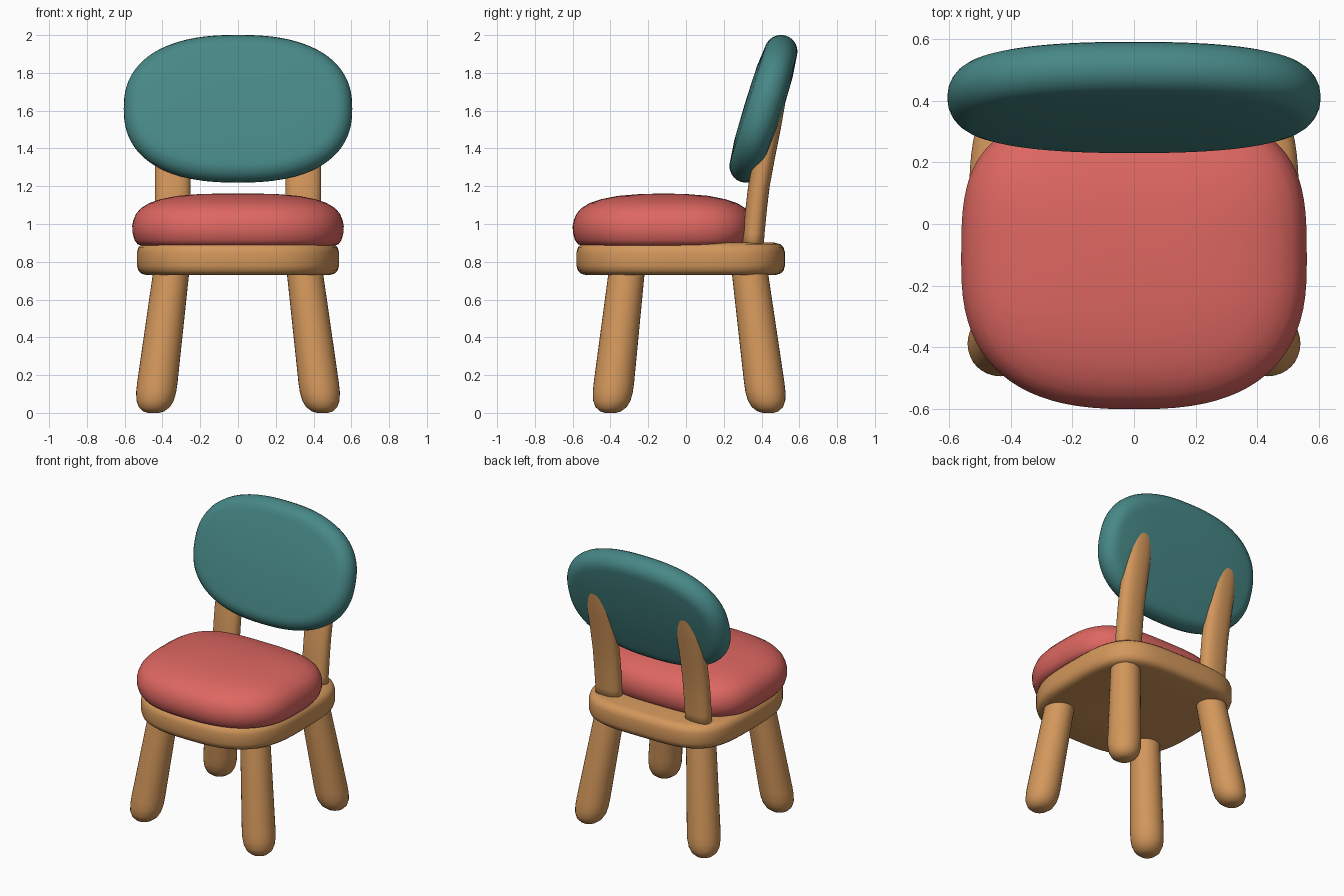
import bpy, math
from mathutils import Matrix

if "Cube" in bpy.data.objects:
    bpy.data.objects.remove(bpy.data.objects["Cube"])


def material(name, color):
    m = bpy.data.materials.new(name)
    m.diffuse_color = (*color, 1)
    m.use_nodes = True
    m.node_tree.nodes["Principled BSDF"].inputs["Base Color"].default_value = m.diffuse_color
    return m


WOOD = material("warm wood", (0.65, 0.31, 0.105))
RED = material("coral red", (0.73, 0.135, 0.12))
TEAL = material("teal", (0.062, 0.245, 0.24))


def loft(name, rings, mat, n=(2, 2), segs=32, matrix=None):
    """Skin stacked superellipse rings (cx, cy, z, rx, ry); n = exponent at front, back."""
    verts, faces = [], []
    for cx, cy, z, rx, ry in rings:
        for i in range(segs):
            a = 2 * math.pi * i / segs
            c, s = math.cos(a), math.sin(a)
            e = n[0] if s < 0 else n[1]
            x = math.copysign(abs(c) ** (2 / e), c)
            y = math.copysign(abs(s) ** (2 / e), s)
            verts.append((cx + rx * x, cy + ry * y, z))
    for r in range(len(rings) - 1):
        for i in range(segs):
            j = (i + 1) % segs
            faces.append((r * segs + i, r * segs + j, (r + 1) * segs + j, (r + 1) * segs + i))
    faces.append(tuple(reversed(range(segs))))
    faces.append(tuple(range((len(rings) - 1) * segs, len(rings) * segs)))
    me = bpy.data.meshes.new(name)
    me.from_pydata(verts, [], faces)
    if matrix:
        me.transform(matrix)
    me.materials.append(mat)
    me.polygons.foreach_set("use_smooth", [True] * len(me.polygons))
    ob = bpy.data.objects.new(name, me)
    bpy.context.collection.objects.link(ob)
    return ob


def pad(name, cy, hw, hd, profile, mat, n, matrix=None):
    """Rounded pad: profile lists (inset from the outline, height)."""
    rings = [(0, cy, z, hw - d, hd - d) for d, z in profile]
    return loft(name, rings, mat, n, 80, matrix)


# wooden seat slab with rounded rim
pad("seat", -0.028, 0.535, 0.552,
    [(0.3, 0.73), (0.05, 0.73), (0.025, 0.737), (0.008, 0.752), (0, 0.78), (0, 0.85),
     (0.008, 0.877), (0.025, 0.893), (0.055, 0.901), (0.3, 0.903)], WOOD, (2.9, 3.8))

# domed seat cushion
pad("seat_cushion", -0.12, 0.56, 0.48,
    [(0.3, 0.885), (0.05, 0.885), (0.028, 0.893), (0.012, 0.915), (0.001, 0.955), (0, 0.99),
     (0.006, 1.02), (0.02, 1.054), (0.045, 1.083), (0.09, 1.111), (0.15, 1.131),
     (0.24, 1.149), (0.35, 1.158), (0.45, 1.161)], RED, (2.6, 3.3))

# tilted oval backrest, modelled flat then stood up
edge = []
for k in range(13):
    a = -math.pi / 2 + math.pi * k / 12
    edge.append((0.09 * (1 - math.cos(a)), 0.088 * math.sin(a)))
profile = [(0.38, -0.102), (0.2, -0.099)] + edge + [(0.2, 0.099), (0.38, 0.102)]
stand = Matrix.Translation((0, 0.41, 1.61)) @ Matrix.Rotation(math.radians(73), 4, 'X')
pad("backrest", 0, 0.605, 0.405, profile, TEAL, (2.4, 2.4), stand)

leg_profile = [(0, 0.03), (0.008, 0.055), (0.03, 0.082), (0.065, 0.099), (0.11, 0.106),
               (0.16, 0.107), (0.73, 0.096), (0.8, 0.095)]
post_profile = [(0.85, 0.352, 1), (0.95, 0.359, 1), (1.1, 0.374, 1), (1.2, 0.386, 1),
                (1.35, 0.414, 1), (1.5, 0.444, 1), (1.65, 0.472, 0.97), (1.72, 0.486, 0.85),
                (1.76, 0.494, 0.65), (1.785, 0.499, 0.3)]
for side, sx in (("left", -1), ("right", 1)):
    # splayed legs with rounded feet
    for end, y0, dy in (("front", -0.4, 0.115), ("back", 0.435, -0.13)):
        loft(f"{end}_leg_{side}",
             [(sx * (0.447 - 0.125 * z), y0 + dy * z, z, r, r) for z, r in leg_profile], WOOD)
    # flattened posts leaning back behind the backrest
    loft(f"back_post_{side}",
         [(sx * 0.346, y, z, 0.094 * s, 0.057 * s) for z, y, s in post_profile],
         WOOD, (2.3, 2.3))
